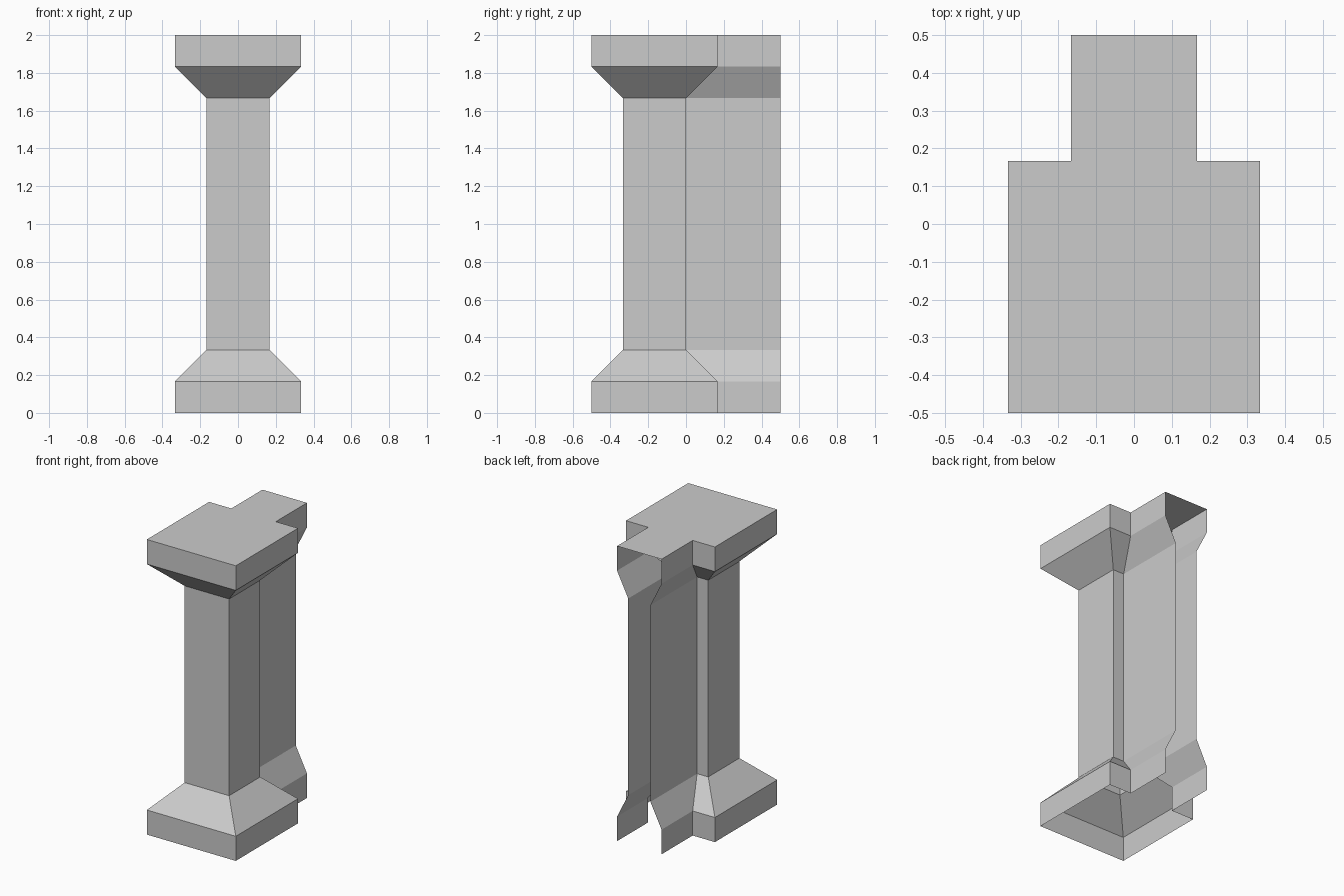
import bpy, bmesh

if "Cube" in bpy.data.objects:
    bpy.data.objects.remove(bpy.data.objects["Cube"])

S = 1 / 12  # modelling unit


def outline(flared):
    """Open T-shaped plan: post in front, wall stub running to the back."""
    w, W, back, front = (2, 4, 2, -6) if flared else (1, 2, 0, -4)
    half = [(w, 6), (w, back), (W, back), (W, front)]
    pts = [(-x, y) for x, y in half] + half[::-1]
    return [(x * S, y * S) for x, y in pts]


# Plinth, lower chamfer, shaft, upper chamfer, capital
levels = [(0, True), (2, True), (4, False), (20, False), (22, True), (24, True)]

bm = bmesh.new()
rings = [[bm.verts.new((x, y, z * S)) for x, y in outline(flared)]
         for z, flared in levels]

# Side walls (back end and underside stay open)
for low, high in zip(rings, rings[1:]):
    for i in range(len(low) - 1):
        bm.faces.new((low[i], low[i + 1], high[i + 1], high[i]))

# Top cap
bm.faces.new(rings[-1])
bm.normal_update()

mesh = bpy.data.meshes.new("wall_pillar")
bm.to_mesh(mesh)
bm.free()
pillar = bpy.data.objects.new("wall_pillar", mesh)
bpy.context.collection.objects.link(pillar)
